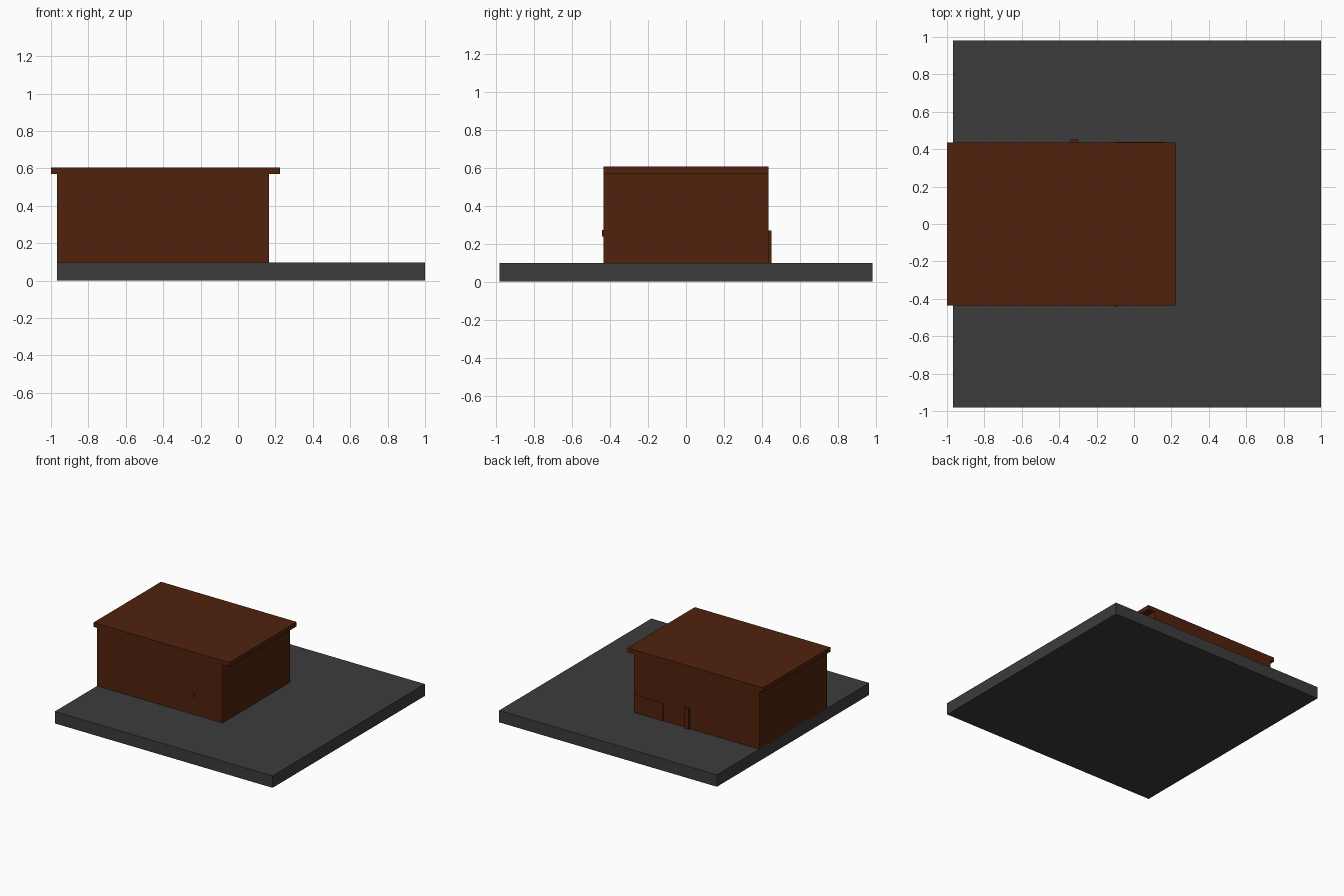
import bpy

if "Cube" in bpy.data.objects:
    bpy.data.objects.remove(bpy.data.objects["Cube"])


def material(name, rgb):
    m = bpy.data.materials.new(name)
    m.diffuse_color = (*rgb, 1)
    m.use_nodes = True
    m.node_tree.nodes["Principled BSDF"].inputs["Base Color"].default_value = m.diffuse_color
    return m


BROWN = material("brown", (0.08, 0.016, 0.004))
DARK_GREY = material("dark_grey", (0.045, 0.045, 0.045))


def box(name, x, y, z, mat=BROWN):
    """Box from (min, max) ranges on each axis."""
    bpy.ops.mesh.primitive_cube_add(size=1, location=[sum(r) / 2 for r in (x, y, z)])
    ob = bpy.context.object
    ob.name = name
    ob.scale = [r[1] - r[0] for r in (x, y, z)]
    bpy.ops.object.transform_apply(location=False, rotation=False, scale=True)
    ob.data.materials.append(mat)
    return ob


X0, X1, Y, T = -0.967, 0.165, 0.435, 0.035   # house extents, panel thickness
Z0, Z1 = 0.097, 0.57

# Ground slab
box("base_slab", (X0, 1.0), (-0.982, 0.982), (0, Z0), DARK_GREY)

# Four wall panels: long walls front and back, end walls between them
for name, s in (("front_wall", -1), ("back_wall", 1)):
    box(name, (X0, X1), sorted((s * Y, s * (Y - T))), (Z0, Z1))
for name, x in (("left_wall", X0), ("right_wall", X1 - T)):
    box(name, (x, x + T), (-Y + T, Y - T), (Z0, Z1))

# Flat roof overhanging both ends
box("roof", (-1.0, 0.225), (-Y, Y), (Z1, 0.606))

# Details on the back: low wide shutter and narrow door post
box("back_shutter", (-0.1, X1), (Y - T, Y + 0.003), (Z0, 0.24))
box("back_door_post", (-0.34, -0.30), (Y - T, 0.451), (Z0, 0.268))

# Small fitting on the front wall
box("front_fitting", (-0.108, -0.09), (-0.442, -Y + T), (0.237, 0.272))
